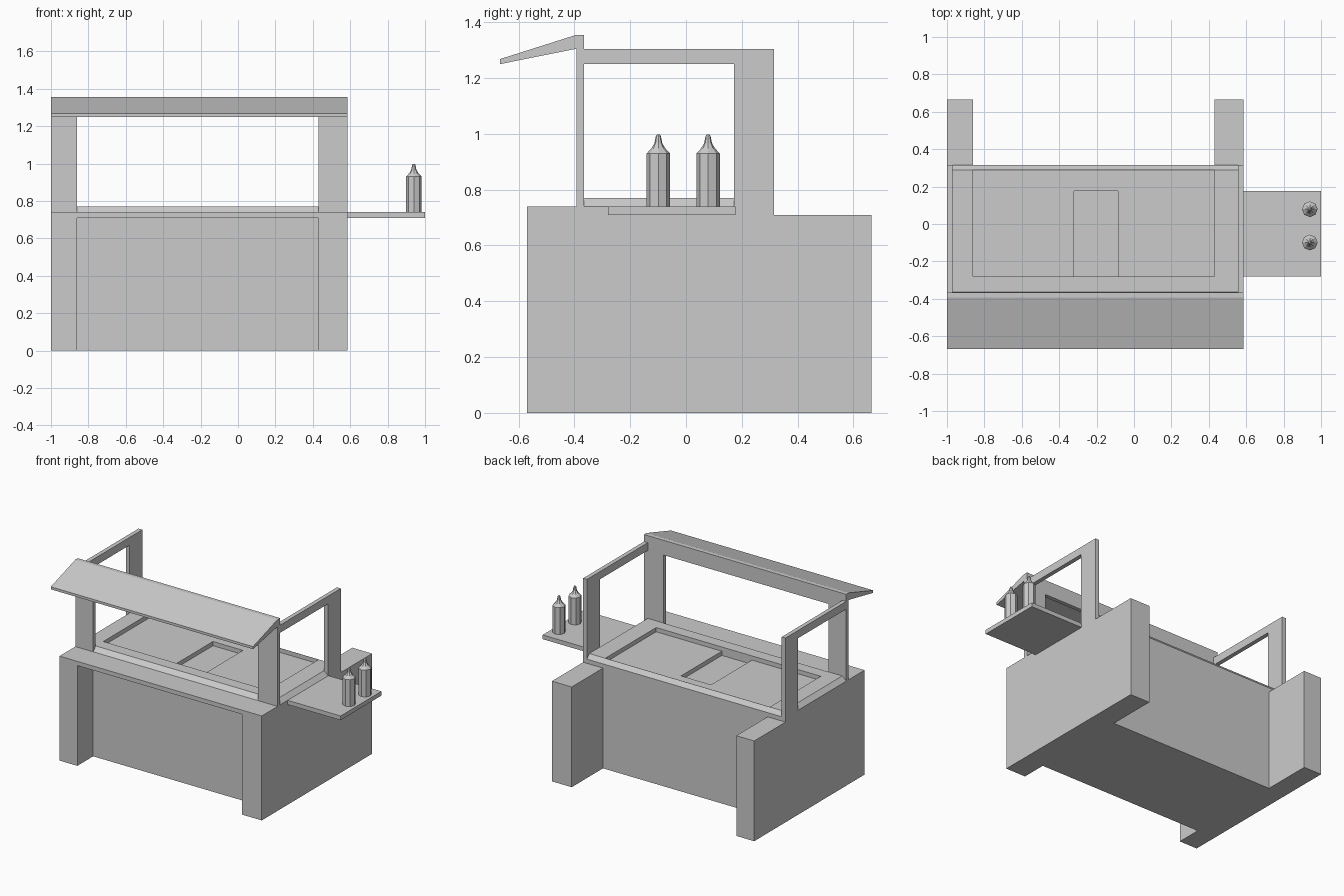
import bpy, bmesh, math

if "Cube" in bpy.data.objects:
    bpy.data.objects.remove(bpy.data.objects["Cube"])

X0, X1 = -1.0, 0.585        # cart ends
PX0, PX1 = -0.86, 0.43      # inner faces of the pillars
YF, YB = -0.393, 0.315      # core front and back


def make(name, verts, faces):
    me = bpy.data.meshes.new(name)
    me.from_pydata(verts, [], faces)
    bm = bmesh.new()
    bm.from_mesh(me)
    bmesh.ops.recalc_face_normals(bm, faces=bm.faces[:])
    bm.to_mesh(me)
    bm.free()
    ob = bpy.data.objects.new(name, me)
    bpy.context.collection.objects.link(ob)
    return ob


def loft(name, rings):
    """Skin a stack of equal rings and cap both ends."""
    n = len(rings[0])
    verts = [v for r in rings for v in r]
    faces = [(k*n + i, k*n + (i+1) % n, (k+1)*n + (i+1) % n, (k+1)*n + i)
             for k in range(len(rings) - 1) for i in range(n)]
    faces += [tuple(range(n)), tuple(range((len(rings)-1)*n, len(rings)*n))]
    return make(name, verts, faces)


def rect(x0, x1, y0, y1, z):
    return [(x0, y0, z), (x1, y0, z), (x1, y1, z), (x0, y1, z)]


def box(name, x0, x1, y0, y1, z0, z1):
    return loft(name, [rect(x0, x1, y0, y1, z0), rect(x0, x1, y0, y1, z1)])


def extrude_x(name, profile, x0, x1):
    return loft(name, [[(x, y, z) for y, z in profile] for x in (x0, x1)])


def cut(ob, *bounds):
    c = box(ob.name + "_cutter", *bounds)
    c.hide_render = True
    c.hide_set(True)
    m = ob.modifiers.new("cut", 'BOOLEAN')
    m.operation = 'DIFFERENCE'
    m.solver = 'EXACT'
    m.object = c


# Cabinet core with a sunken well in its top
core = box("cabinet_core", PX0, PX1, YF, YB, 0, 0.74)
cut(core, -0.32, -0.085, -0.28, 0.177, 0.71, 0.85)

# Side pillars: tall under the counter, one step lower at the back
side = [(-0.57, 0), (0.665, 0), (0.665, 0.71), (YB, 0.71), (YB, 0.74), (-0.57, 0.74)]
extrude_x("left_side", side, X0, PX0)
extrude_x("right_side", side, PX1, X1)

# Front counter lip between the pillars
box("counter_lip", PX0, PX1, -0.57, YF, 0.71, 0.74)

# Raised worktop with sloped edges and a shallow tray
top = loft("worktop", [rect(X0, X1, YF, YB, 0.74),
                       rect(X0 + 0.03, X1 - 0.03, YF + 0.03, YB - 0.025, 0.77)])
cut(top, PX0, PX1, -0.28, YB - 0.027, 0.70, 0.85)

# Front window frame: two posts and a header
T = 0.028
for name, a, b in (("left", X0, PX0), ("right", PX1, X1)):
    box(name + "_front_post", a, b, YF, YF + T, 0.74, 1.25)
box("front_header", X0, X1, YF, YF + T, 1.25, 1.355)

# Side frames: rear post and top rail in one bent profile
arm = [(0.172, 0.71), (YB, 0.71), (YB, 1.305), (YF + T, 1.305), (YF + T, 1.25), (0.172, 1.25)]
extrude_x("left_side_frame", arm, X0, X0 + 0.03)
extrude_x("right_side_frame", arm, X1 - 0.03, X1)

# Sloped canopy
extrude_x("canopy", [(YF, 1.355), (-0.667, 1.268), (-0.667, 1.25), (YF, 1.305)], X0, X1)

# Side shelf
box("side_shelf", X1, 1.0, -0.28, 0.177, 0.71, 0.74)

# Eight-sided sauce bottles
profile = [(0.042, 0.74), (0.042, 0.93), (0.025, 0.948), (0.014, 0.967),
           (0.009, 0.992), (0.005, 0.998)]
for i, y in enumerate((-0.099, 0.079)):
    loft(f"bottle_{i + 1}", [[(0.94 + r*math.cos(a*math.pi/4), y + r*math.sin(a*math.pi/4), z)
                              for a in range(8)] for r, z in profile])
